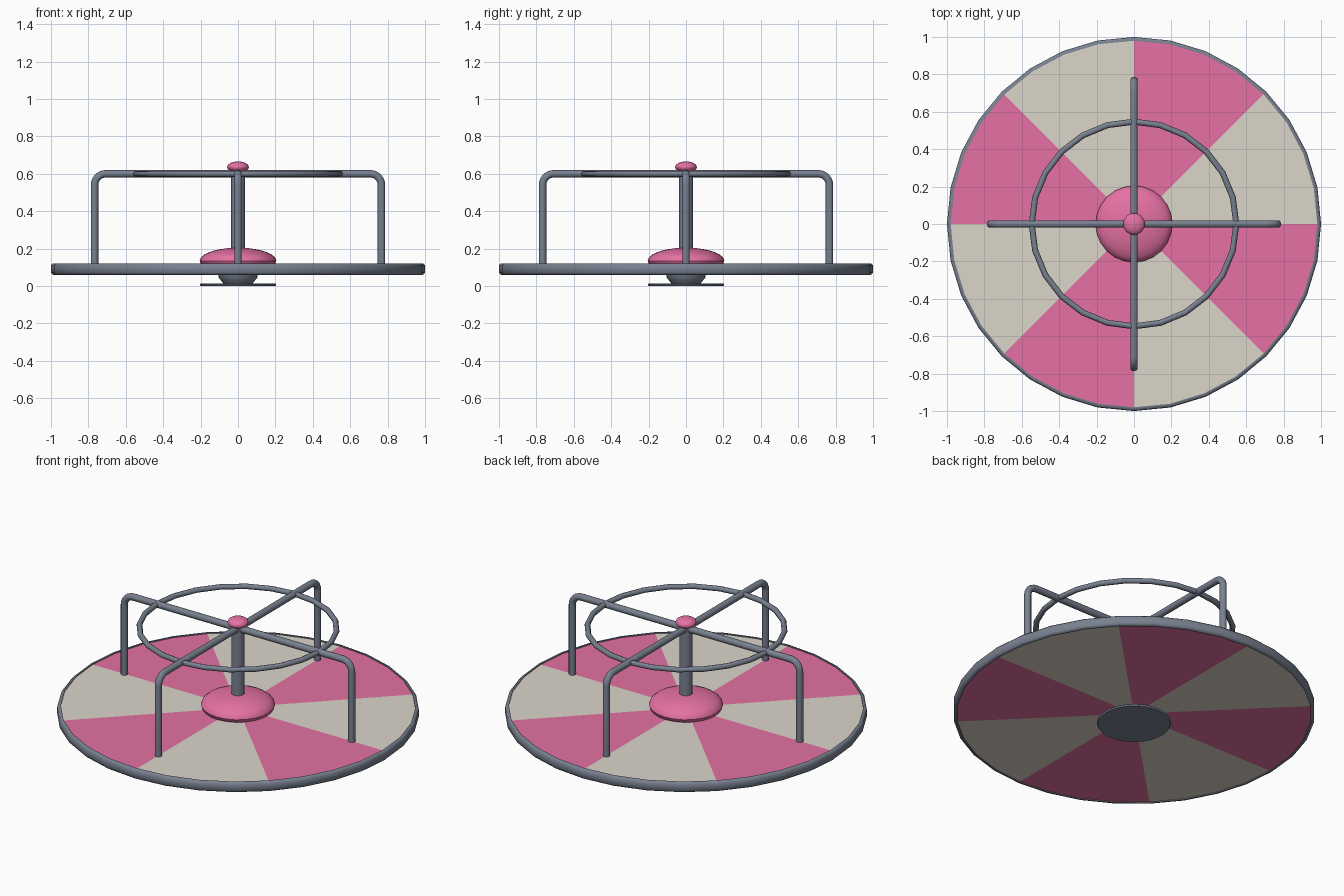
import bpy, bmesh, math
from mathutils import Vector

if "Cube" in bpy.data.objects:
    bpy.data.objects.remove(bpy.data.objects["Cube"])


def material(name, rgb):
    m = bpy.data.materials.new(name)
    m.diffuse_color = (*rgb, 1)
    m.use_nodes = True
    m.node_tree.nodes["Principled BSDF"].inputs["Base Color"].default_value = m.diffuse_color
    return m


PINK = material("pink paint", (0.78, 0.165, 0.37))
CREAM = material("cream paint", (0.72, 0.67, 0.59))
STEEL = material("grey steel", (0.19, 0.22, 0.28))


def finish(bm, name, mats, angle=40):
    bmesh.ops.recalc_face_normals(bm, faces=bm.faces)
    me = bpy.data.meshes.new(name)
    bm.to_mesh(me)
    bm.free()
    ob = bpy.data.objects.new(name, me)
    bpy.context.collection.objects.link(ob)
    for m in mats:
        me.materials.append(m)
    if angle:
        bpy.ops.object.select_all(action='DESELECT')
        ob.select_set(True)
        bpy.context.view_layer.objects.active = ob
        bpy.ops.object.shade_smooth_by_angle(angle=math.radians(angle))
    return ob


def lathe(name, profile, sides, mat, closed=False, angle=40):
    """Spin an (r, z) profile round the z axis, capping open ends."""
    bm = bmesh.new()
    rings = []
    for r, z in profile:
        rings.append([bm.verts.new((r * math.cos(a), r * math.sin(a), z))
                      for a in (math.tau * i / sides for i in range(sides))])
    pairs = list(zip(rings, rings[1:])) + ([(rings[-1], rings[0])] if closed else [])
    for lo, hi in pairs:
        for i in range(sides):
            j = (i + 1) % sides
            bm.faces.new((lo[i], lo[j], hi[j], hi[i]))
    if not closed:
        bm.faces.new(rings[0])
        bm.faces.new(rings[-1])
    return finish(bm, name, [mat], angle)


def dome(name, radius, height, z, mat):
    """Squashed ball."""
    bm = bmesh.new()
    bmesh.ops.create_uvsphere(bm, u_segments=24, v_segments=12, radius=1)
    for v in bm.verts:
        v.co = Vector((v.co.x * radius, v.co.y * radius, v.co.z * height + z))
    return finish(bm, name, [mat])


def tube(name, points, radius, sides, mat):
    """Sweep a round section along a path lying in a vertical plane."""
    pts = [Vector(p) for p in points]
    side = (pts[-1] - pts[0]).cross(Vector((0, 0, 1))).normalized()
    bm = bmesh.new()
    rings = []
    for i, p in enumerate(pts):
        t = (pts[min(i + 1, len(pts) - 1)] - pts[max(i - 1, 0)]).normalized()
        up = side.cross(t)
        rings.append([bm.verts.new(p + radius * (math.cos(a) * side + math.sin(a) * up))
                      for a in (math.tau * k / sides for k in range(sides))])
    for lo, hi in zip(rings, rings[1:]):
        for k in range(sides):
            j = (k + 1) % sides
            bm.faces.new((lo[k], lo[j], hi[j], hi[k]))
    bm.faces.new(rings[0])
    bm.faces.new(rings[-1])
    return finish(bm, name, [mat], 50)


# Deck: a 32-sided disc painted in eight alternating sectors
SIDES = 32
bm = bmesh.new()
for z in (0.065, 0.115):
    centre = bm.verts.new((0, 0, z))
    edge = [bm.verts.new((0.984 * math.cos(math.tau * i / SIDES),
                          0.984 * math.sin(math.tau * i / SIDES), z)) for i in range(SIDES)]
    for i in range(SIDES):
        tri = [centre, edge[i], edge[(i + 1) % SIDES]]
        f = bm.faces.new(tri if z > 0.1 else tri[::-1])
        f.material_index = (i // 4) % 2
bm.verts.ensure_lookup_table()
low, high = bm.verts[1:SIDES + 1], bm.verts[SIDES + 2:]
for i in range(SIDES):
    j = (i + 1) % SIDES
    bm.faces.new((low[i], low[j], high[j], high[i]))
finish(bm, "deck", [CREAM, PINK], 0)

# Steel rim round the deck
lathe("deck_rim", [(0.98, 0.06), (0.99, 0.06), (1, 0.07), (1, 0.11), (0.99, 0.12), (0.98, 0.12)],
      SIDES, STEEL, closed=True, angle=50)

# Ground plate, bearing and centre post
lathe("ground_plate", [(0.2, 0), (0.205, 0.008), (0.2, 0.013)], 32, STEEL)
lathe("bearing", [(0.075, 0.01), (0.09, 0.028), (0.103, 0.045), (0.108, 0.07)], 24, STEEL)
lathe("centre_post", [(0.037, 0.1), (0.037, 0.6)], 16, STEEL)

# Pink hub cover and post cap
dome("hub_cover", 0.205, 0.07, 0.135, PINK)
dome("post_cap", 0.058, 0.03, 0.636, PINK)

# Handrails: two crossing bars, each bent down to the deck at both ends
REACH, TOP, BEND = 0.767, 0.6, 0.06
half = [(REACH, 0.11)]
for k in range(7):
    a = math.pi / 2 * k / 6
    half.append((REACH - BEND + BEND * math.cos(a), TOP - BEND + BEND * math.sin(a)))
path = half + [(-d, z) for d, z in reversed(half)]
tube("handrail_side_to_side", [(d, 0, z) for d, z in path], 0.02, 12, STEEL)
tube("handrail_front_to_back", [(0, d, z) for d, z in path], 0.02, 12, STEEL)

# Grab ring joining the handrails
section = [(0.547 + 0.016 * math.cos(math.tau * k / 8), TOP + 0.016 * math.sin(math.tau * k / 8))
           for k in range(8)]
lathe("grab_ring", section, 24, STEEL, closed=True, angle=50)
